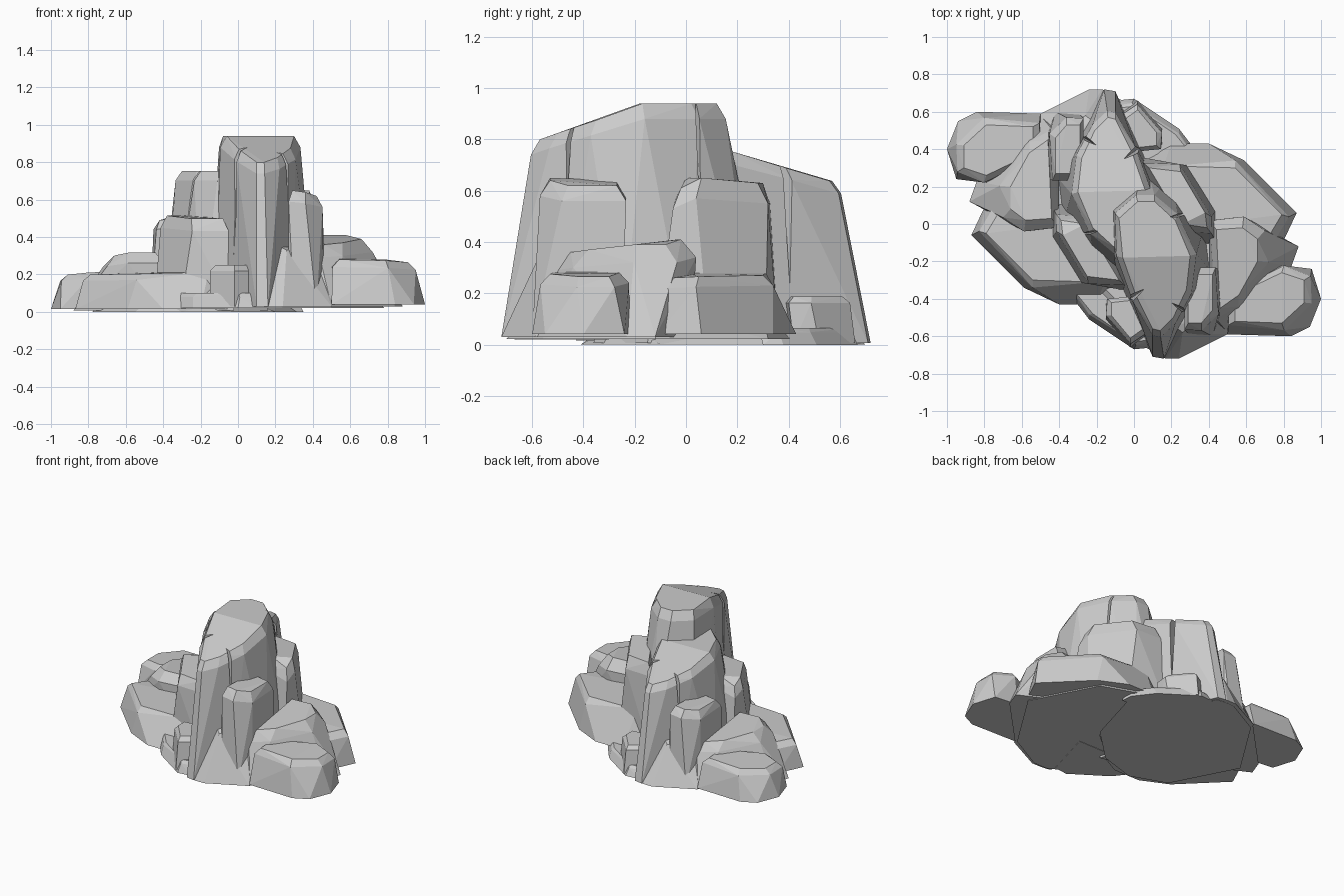
import bpy, bmesh, math
from mathutils import Vector, Matrix

if "Cube" in bpy.data.objects:
    bpy.data.objects.remove(bpy.data.objects["Cube"])

def hull(name, pts, place):
    """Faceted stone: convex hull of a few points, nearly flat faces merged."""
    bm = bmesh.new()
    for p in pts:
        bm.verts.new(place @ Vector(p))
    res = bmesh.ops.convex_hull(bm, input=bm.verts[:])
    loose = [v for v in bm.verts if not v.link_faces]
    bmesh.ops.delete(bm, geom=loose, context='VERTS')
    bmesh.ops.dissolve_limit(bm, angle_limit=math.radians(4),
                             verts=bm.verts[:], edges=bm.edges[:])
    bmesh.ops.recalc_face_normals(bm, faces=bm.faces[:])
    me = bpy.data.meshes.new(name)
    bm.to_mesh(me)
    bm.free()
    ob = bpy.data.objects.new(name, me)
    bpy.context.collection.objects.link(ob)
    return ob

def rock(name, place, base, cap, out=0.03, down=0.04, z0=0.03):
    """Base outline, sloped cap outline, and a chamfer rim just below the cap."""
    c = sum((Vector(p) for p in cap), Vector()) / len(cap)
    pts = [(x, y, z0) for x, y in base] + list(cap)
    for p in cap:
        d = Vector((p[0] - c.x, p[1] - c.y, 0)).normalized() * out
        pts.append((p[0] + d.x, p[1] + d.y, p[2] - down))
    return hull(name, pts, place)

def crack(ob, place, mouth, tip, width, z_low):
    """Cut a vertical wedge that closes towards its tip and its lower end."""
    m, t = Vector(mouth), Vector(tip)
    side = (t - m).orthogonal().normalized() * width / 2
    a, b, o = m - side, m + side, m - (t - m) * 1.0
    cut = hull("crack_cutter", [(*a, 1.1), (*b, 1.1), (*t, 1.1), (*m, z_low),
                                (*(o + side), 1.1), (*(o - side), 1.1),
                                (*o, z_low)], place)
    cut.hide_render = True
    mod = ob.modifiers.new("crack", 'BOOLEAN')
    mod.operation, mod.solver, mod.object = 'DIFFERENCE', 'EXACT', cut
    bpy.context.view_layer.objects.active = ob
    bpy.ops.object.modifier_apply(modifier=mod.name)
    bpy.data.objects.remove(cut)

def outcrop(tag, m):
    # tall central pillar with weathered cracks
    tall = rock(tag + "_tall_pillar", m,
        [(-.16, .15), (-.12, -.22), (0, -.48), (.1, -.71), (.16, -.72), (.29, -.5),
         (.41, -.25), (.38, 0), (.2, .27), (.06, .33)],
        [(-.08, .03, .94), (.02, .12, .94), (.11, .12, .94), (.22, .02, .94),
         (.3, -.17, .94), (-.06, -.18, .94), (.28, -.35, .875), (.21, -.5, .825),
         (.14, -.57, .8), (.1, -.56, .8), (.01, -.38, .865)], .035, .06)
    crack(tall, m, (.28, -.47), (.15, -.39), .06, .5)
    crack(tall, m, (-.02, -.4), (.08, -.33), .06, .3)
    crack(tall, m, (.3, .06), (.16, .03), .06, .35)

    # mid-height columns leaning on the pillar
    rock(tag + "_front_column", m,
        [(.27, -.57), (.3, -.6), (.42, -.6), (.46, -.5), (.47, -.25), (.3, -.25)],
        [(.29, -.53, .65), (.36, -.53, .64), (.42, -.46, .62), (.42, -.27, .62),
         (.29, -.27, .64)], .04, .06)
    rock(tag + "_back_column", m,
        [(.02, .36), (.31, .31), (.45, .09), (.45, -.12), (.15, -.1)],
        [(.08, .3, .63), (.25, .28, .63), (.38, .06, .65), (.39, -.02, .61),
         (.26, .0, .65)], .04, .08)

    # shoulder stones
    rock(tag + "_side_shoulder", m,
        [(.4, .02), (.6, .02), (.88, -.12), (.84, -.23), (.66, -.42), (.5, -.58), (.4, -.55)],
        [(.44, -.03, .41), (.58, -.02, .41), (.66, -.08, .39), (.66, -.2, .39),
         (.56, -.38, .37), (.46, -.45, .36)], .06, .07)
    rock(tag + "_front_shoulder", m,
        [(.13, -.7), (.17, -.72), (.24, -.72), (.5, -.59), (.52, -.4), (.18, -.4)],
        [(.22, -.55, .35), (.26, -.58, .33), (.4, -.48, .33), (.48, -.4, .33),
         (.24, -.4, .36)], .03, .06)

    # broad low slabs around the foot
    rock(tag + "_back_slab", m,
        [(.03, .34), (.2, .43), (.4, .43), (.59, .34), (.87, .06), (.79, -.11), (.4, -.1)],
        [(.2, .31, .28), (.54, .3, .27), (.79, .05, .265), (.73, -.05, .26),
         (.4, 0, .28)], .04, .04, .04)
    rock(tag + "_front_slab", m,
        [(.5, -.59), (.84, -.6), (.94, -.55), (1, -.4), (.95, -.24), (.78, -.22), (.5, -.35)],
        [(.54, -.52, .28), (.79, -.53, .275), (.91, -.42, .265), (.91, -.3, .265),
         (.79, -.26, .28), (.54, -.38, .285)], .04, .04, .04)

    # small foot block, its ledge and the base plate
    rock(tag + "_foot_block", m,
        [(-.15, -.42), (-.15, -.52), (-.02, -.66), (.07, -.6), (.1, -.4)],
        [(-.12, -.42, .25), (-.12, -.49, .25), (-.02, -.61, .25), (.05, -.56, .25),
         (.06, -.4, .25)], .03, .03)
    rock(tag + "_foot_ledge", m,
        [(-.35, -.3), (-.34, -.38), (-.24, -.51), (0, -.67), (.1, -.66), (.2, -.3)],
        [(-.31, -.3, .1), (-.31, -.37, .1), (-.22, -.48, .1), (0, -.63, .1),
         (.08, -.62, .1), (.15, -.3, .1)], .02, .02, .02)
    rock(tag + "_base_plate", m,
        [(-.33, -.36), (-.02, -.62), (.14, -.7), (.24, -.7), (.5, -.56), (.78, -.12),
         (.55, .32), (.3, .41), (.04, .33), (-.2, .1)],
        [(-.2, -.3, .12), (.1, -.6, .12), (.4, -.5, .12), (.68, -.1, .12),
         (.45, .3, .12), (0, .25, .12)], .01, .02, .022)

# full-height outcrop, plus a lower copy turned half way round
outcrop("main", Matrix.Identity(4))
outcrop("rear", Matrix.Translation((0, 0, -.018)) @ Matrix.Rotation(math.pi, 4, 'Z')
        @ Matrix.Diagonal((1, 1, .82, 1)))
